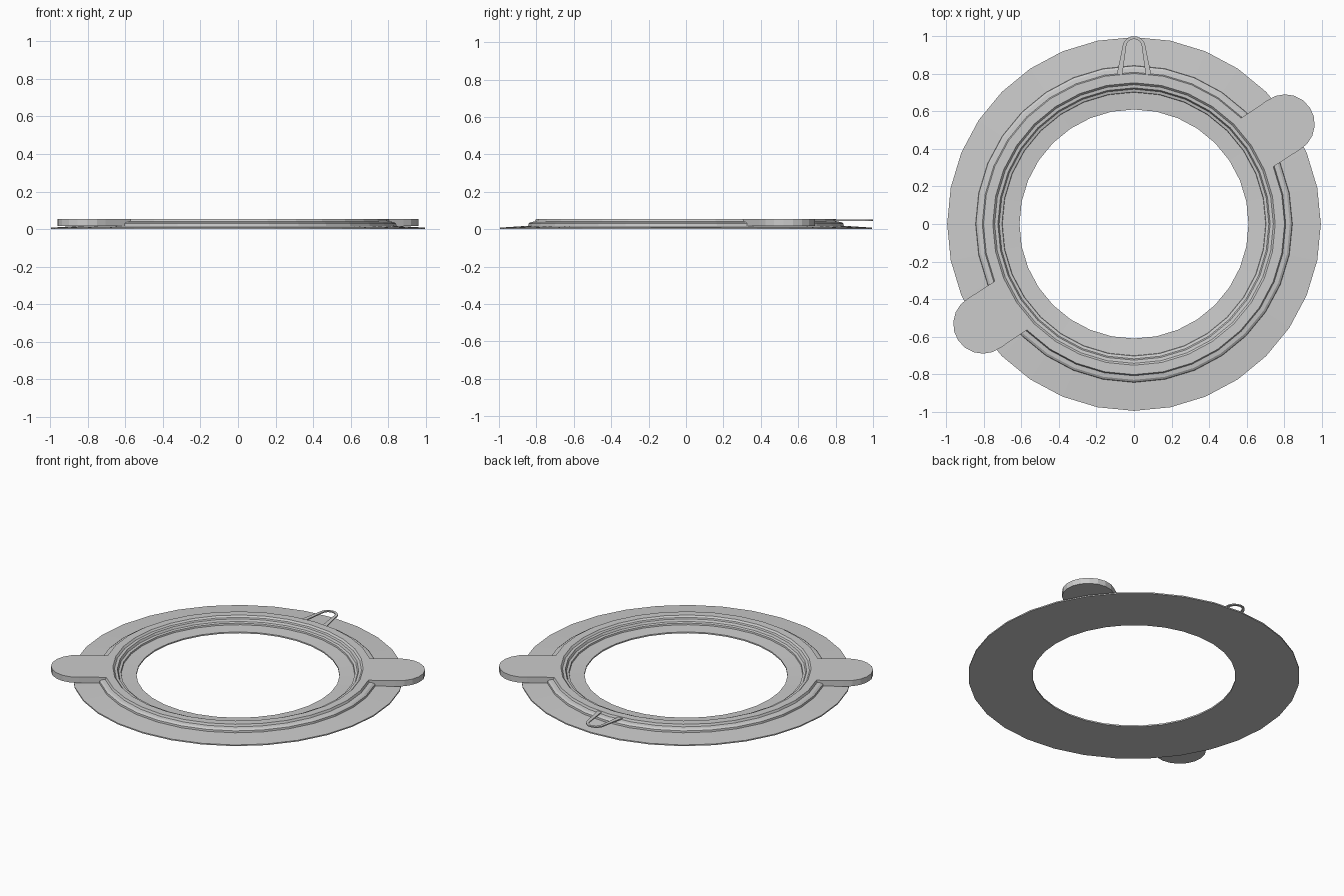
import bpy, bmesh
from math import sin, cos, pi, radians

if "Cube" in bpy.data.objects:
    bpy.data.objects.remove(bpy.data.objects["Cube"])


def finish(name, bm):
    bmesh.ops.recalc_face_normals(bm, faces=bm.faces)
    me = bpy.data.meshes.new(name)
    bm.to_mesh(me)
    bm.free()
    ob = bpy.data.objects.new(name, me)
    bpy.context.collection.objects.link(ob)
    return ob


def lathe(name, profile, sides=32):
    """Spin a closed (radius, z) profile around the z axis."""
    bm = bmesh.new()
    rings = [[bm.verts.new((r * cos(2 * pi * i / sides), r * sin(2 * pi * i / sides), z))
              for r, z in profile] for i in range(sides)]
    n = len(profile)
    for i in range(sides):
        a, b = rings[i], rings[(i + 1) % sides]
        for j in range(n):
            k = (j + 1) % n
            bm.faces.new((a[j], b[j], b[k], a[k]))
    return finish(name, bm)


def plate(name, outline, z0, z1):
    """Extrude a flat outline from z0 to z1."""
    bm = bmesh.new()
    low = [bm.verts.new((x, y, z0)) for x, y in outline]
    high = [bm.verts.new((x, y, z1)) for x, y in outline]
    n = len(outline)
    bm.faces.new(low)
    bm.faces.new(high)
    for i in range(n):
        j = (i + 1) % n
        bm.faces.new((low[i], low[j], high[j], high[i]))
    return finish(name, bm)


# thin base flange, slightly thicker toward the raised ring
lathe("base_flange", [(0.61, 0), (0.995, 0), (0.995, 0.008), (0.845, 0.018),
                      (0.70, 0.014), (0.61, 0.009)])

# raised stepped ring
lathe("raised_ring", [(0.70, 0.008), (0.845, 0.008), (0.842, 0.03), (0.83, 0.038),
                      (0.808, 0.041), (0.802, 0.055), (0.752, 0.055), (0.742, 0.044),
                      (0.725, 0.042), (0.718, 0.028), (0.703, 0.024)])

# two opposite rounded grip tabs
R = 0.158
arc = [(0.965 + R * cos(a), R * sin(a))
       for a in [radians(-95 + 190 * i / 10) for i in range(11)]]
tab = [(0.77, -0.155)] + arc + [(0.77, 0.155)]
for name, angle in (("right_tab", 33.5), ("left_tab", 213.5)):
    ob = plate(name, tab, 0.017, 0.0552)
    ob.rotation_euler.z = radians(angle)

# thin hanging loop at the back
def arch(base, top, tip, y0):
    yc = tip - top
    ends = [(top * cos(pi * i / 10), yc + top * sin(pi * i / 10)) for i in range(11)]
    return [(base, y0)] + ends + [(-base, y0)]


outer = arch(0.092, 0.062, 1.0, 0.795)
inner = arch(0.062, 0.042, 0.985, 0.795)
plate("back_loop", outer + inner[::-1], 0.044, 0.051)
